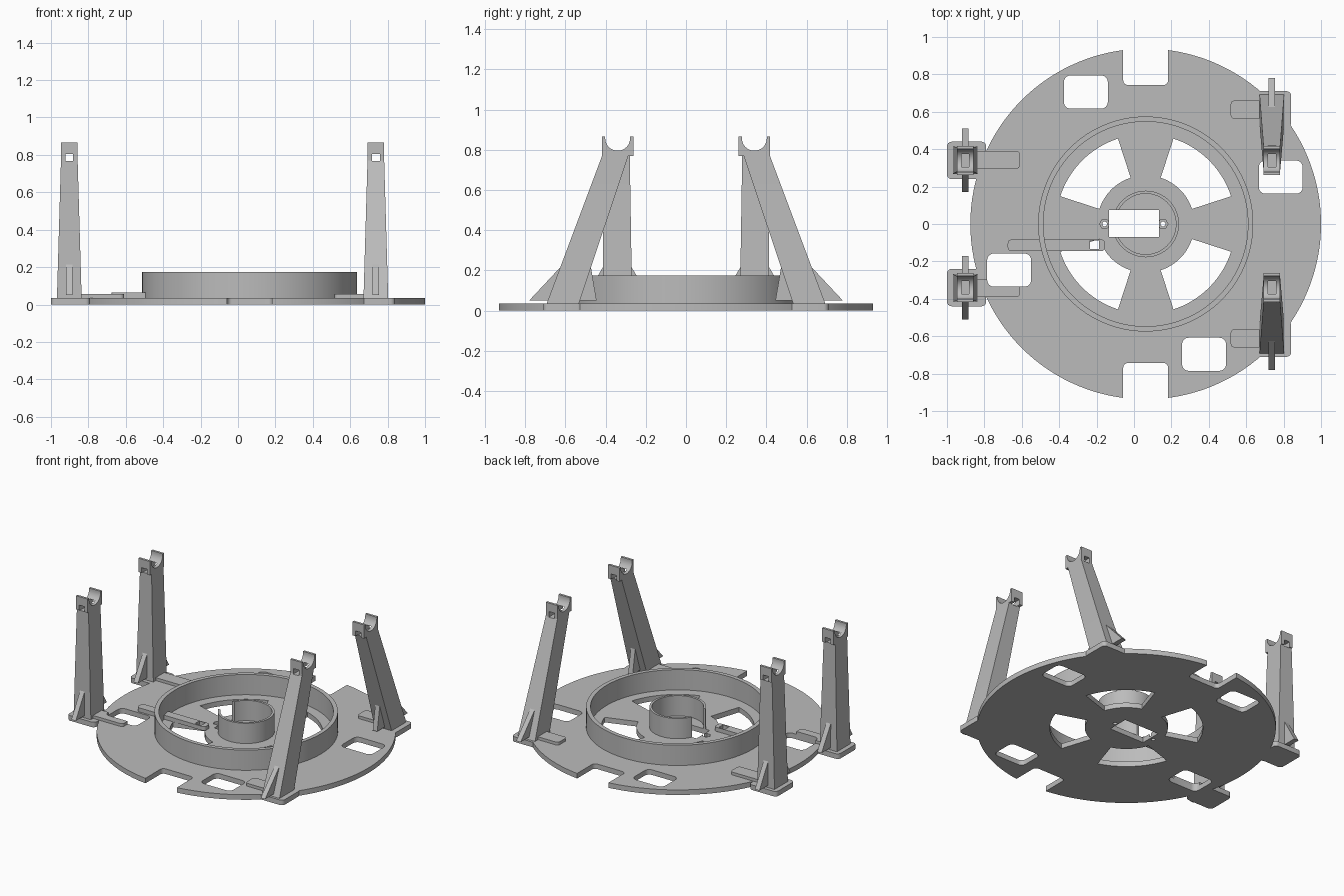
import bpy, bmesh
from math import sin, cos, pi, radians

old = bpy.data.objects.get("Cube")
if old:
    bpy.data.objects.remove(old, do_unlink=True)

grey = bpy.data.materials.new("plain_grey")
grey.use_nodes = True
colour = (0.5, 0.5, 0.5, 1)
grey.diffuse_color = colour
grey.node_tree.nodes["Principled BSDF"].inputs["Base Color"].default_value = colour

CX = 0.0625      # centre of the disc along x
T = 0.035        # plate thickness
TOP = 0.175      # height of the rings


def loft(name, lower, upper):
    """Closed solid between two matching loops of 3D points."""
    bm = bmesh.new()
    a = [bm.verts.new(p) for p in lower]
    b = [bm.verts.new(p) for p in upper]
    n = len(a)
    bm.faces.new(a)
    bm.faces.new(b)
    for i in range(n):
        j = (i + 1) % n
        bm.faces.new((a[i], a[j], b[j], b[i]))
    bmesh.ops.recalc_face_normals(bm, faces=bm.faces)
    mesh = bpy.data.meshes.new(name)
    bm.to_mesh(mesh)
    bm.free()
    mesh.materials.append(grey)
    ob = bpy.data.objects.new(name, mesh)
    bpy.context.collection.objects.link(ob)
    return ob


def slab(name, outline, z0, z1):
    return loft(name, [(x, y, z0) for x, y in outline], [(x, y, z1) for x, y in outline])


def side_slab(name, profile, x, half):
    """Profile in the y-z plane, extruded along x."""
    return loft(name, [(x - half, y, z) for y, z in profile], [(x + half, y, z) for y, z in profile])


def circle(r, n=128, cx=CX):
    return [(cx + r * cos(2 * pi * i / n), r * sin(2 * pi * i / n)) for i in range(n)]


def rect(x0, x1, y0, y1, r=0.0):
    """Rectangle with rounded corners."""
    if not r:
        return [(x0, y0), (x1, y0), (x1, y1), (x0, y1)]
    y0, y1 = min(y0, y1), max(y0, y1)
    corners = [(x1 - r, y1 - r), (x0 + r, y1 - r), (x0 + r, y0 + r), (x1 - r, y0 + r)]
    return [(cx + r * cos(pi / 2 * (q + k / 6)), cy + r * sin(pi / 2 * (q + k / 6)))
            for q, (cx, cy) in enumerate(corners) for k in range(7)]


def sector(r0, r1, a0, a1, n=16):
    angles = [radians(a0 + (a1 - a0) * i / n) for i in range(n + 1)]
    return ([(CX + r1 * cos(a), r1 * sin(a)) for a in angles]
            + [(CX + r0 * cos(a), r0 * sin(a)) for a in reversed(angles)])


def combine(ob, tool, operation="DIFFERENCE"):
    """Apply a boolean and remove the tool object."""
    mod = ob.modifiers.new("shape", "BOOLEAN")
    mod.operation = operation
    mod.solver = "EXACT"
    mod.object = tool
    bpy.context.view_layer.objects.active = ob
    bpy.ops.object.modifier_apply(modifier=mod.name)
    bpy.data.objects.remove(tool, do_unlink=True)


def cut(ob, outline, z0=-0.1, z1=0.3):
    combine(ob, slab("cutter", outline, z0, z1))


def smooth(ob):
    bpy.ops.object.select_all(action="DESELECT")
    ob.select_set(True)
    bpy.context.view_layer.objects.active = ob
    bpy.ops.object.shade_smooth_by_angle(angle=radians(30))


# Base plate with the four feet
base = slab("base_plate", circle(0.9375), 0, T)
for s in (1, -1):
    combine(base, slab("foot", rect(-1, -0.79, 0.24 * s, 0.44 * s, 0.025), 0, T), "UNION")
    combine(base, slab("foot", rect(0.63, 0.84, 0.515 * s, 0.71 * s, 0.025), 0, T), "UNION")

# Edge notches, rounded windows and spoke openings
for s in (1, -1):
    cut(base, rect(CX - 0.12, CX + 0.12, 0.743 * s, 1.1 * s, 0.025))
windows = [(-0.375, 0.617), (0.667, 0.162), (0.257, -0.785), (-0.785, -0.335)]
for x, y in windows:
    cut(base, rect(x, x + 0.235, y, y + 0.177, 0.035))
for q in range(4):
    cut(base, sector(0.26, 0.48, 90 * q + 18, 90 * q + 72))

# Centre slot and the two nut seats
cut(base, rect(-0.133, 0.135, -0.07, 0.075))
for x in (-0.157, 0.155):
    cut(base, circle(0.027, 6, x), 0.015, 0.1)
    cut(base, circle(0.013, 16, x))
smooth(base)

# Outer ring and centre tube
outer_ring = slab("outer_ring", circle(0.575), T, TOP)
cut(outer_ring, circle(0.547))
smooth(outer_ring)
centre_tube = slab("centre_tube", circle(0.178, 64), T, TOP)
cut(centre_tube, circle(0.162, 64))
cut(centre_tube, rect(-0.2, -0.05, -0.07, 0.075))
smooth(centre_tube)

# Low bar running from the rim to the hub
bar = slab("hub_bar", rect(-0.675, -0.155, -0.145, -0.083, 0.02), T, 0.063)
cut(bar, rect(-0.235, -0.187, -0.135, -0.088))


def leg(side, x, s, y_in, y_out, fin_in, fin_out):
    """Tapered post with a cradle on top and a fin on each side."""
    end = "back" if s > 0 else "front"
    tag = f"{end}_{side}"
    mid, z0, z1 = 0.34, T, 0.79
    low = rect(x - 0.066, x + 0.066, y_in * s, y_out * s)
    high = rect(x - 0.044, x + 0.044, 0.28 * s, 0.41 * s)
    post = loft(tag + "_leg", [(a, b, z0) for a, b in low], [(a, b, z1) for a, b in high])

    # Cradle with a half-round seat
    arc = [(mid + 0.062 * cos(pi * k / 20), 0.857 - 0.062 * sin(pi * k / 20)) for k in range(21)]
    profile = [(0.262, 0.77), (0.418, 0.77), (0.418, 0.865), (0.402, 0.865)] + arc
    profile += [(0.278, 0.865), (0.262, 0.865)]
    cradle = side_slab(tag + "_cradle", [(y * s, z) for y, z in profile], x, 0.044)
    combine(post, cradle, "UNION")

    # Clear the post out of the seat, then open the strap hole
    seat = [(mid * s + 0.062 * cos(pi * k / 20), 0.857 + 0.062 * sin(pi * k / 20)) for k in range(40)]
    combine(post, side_slab("cutter", seat, x, 0.1))
    cut(post, rect(x - 0.021, x + 0.021, 0.1 * s, 0.6 * s), 0.767, 0.806)
    smooth(post)

    # Fins
    at = (0.215 - z0) / (z1 - z0)
    for name, y, top, tip in (("inner", y_in, 0.28, fin_in), ("outer", y_out, 0.41, fin_out)):
        y_top = y + (top - y) * at
        inside = (y_in + y_out) / 2
        fin = [(inside, 0.05), (tip, 0.05), (y_top, 0.215)]
        side_slab(f"{tag}_{name}_fin", [(b * s, z) for b, z in fin], x, 0.017)


for s in (1, -1):
    end = "back" if s > 0 else "front"
    leg("right", -0.902, s, 0.268, 0.415, 0.17, 0.51)
    leg("left", 0.737, s, 0.533, 0.693, 0.445, 0.78)
    # Locating tabs beside the legs
    tab = slab(end + "_right_tab", rect(-0.95, -0.61, 0.295 * s, 0.39 * s, 0.02), T, 0.055)
    if s < 0:
        x, y = windows[3]
        cut(tab, rect(x, x + 0.235, y, y + 0.177, 0.035))
    slab(end + "_left_tab", rect(0.517, 0.76, 0.563 * s, 0.66 * s, 0.02), T, 0.055)
